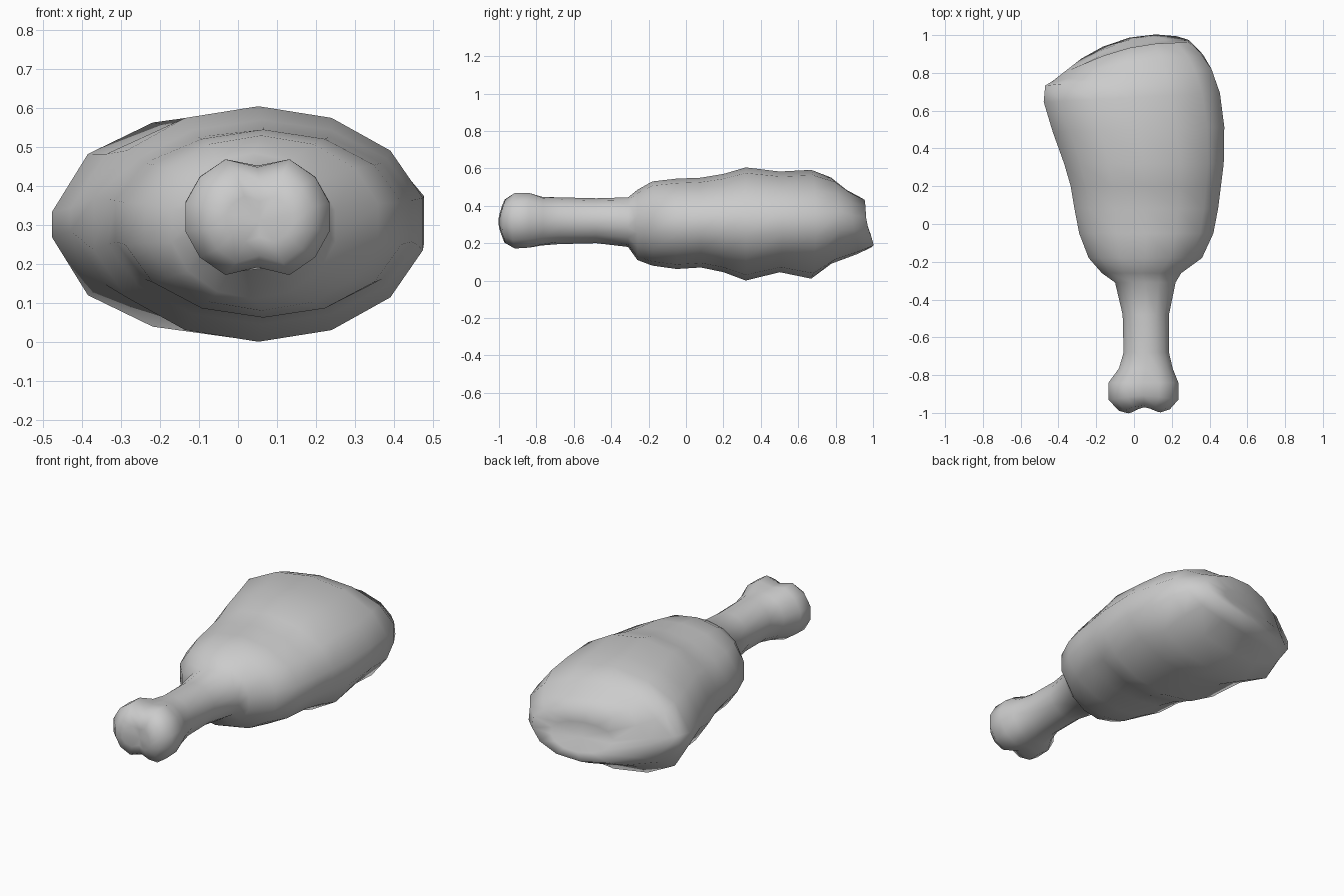
import bpy, bmesh
from math import sin, cos, pi

SIDES = 14

# Cross-sections along the length:
# y, x min, x max, z min, z max, slant of y across x, cleft depth
BONE = [
    (-1.00, -0.03, 0.14, 0.25, 0.38, 0.03, 0.30),
    (-0.985, -0.08, 0.19, 0.19, 0.445, 0.03, 0.25),
    (-0.93, -0.135, 0.235, 0.155, 0.485, 0, 0.22),
    (-0.84, -0.135, 0.235, 0.16, 0.485, 0, 0.20),
    (-0.765, -0.08, 0.205, 0.18, 0.455, 0, 0.06),
    (-0.68, -0.055, 0.185, 0.195, 0.445, 0, 0),
    (-0.48, -0.06, 0.185, 0.20, 0.44, 0, 0),
    (-0.31, -0.10, 0.22, 0.18, 0.445, 0, 0),
]
MEAT = [
    (-0.26, -0.17, 0.25, 0.11, 0.485, 0, 0),
    (-0.18, -0.24, 0.36, 0.08, 0.53, 0, 0),
    (-0.05, -0.29, 0.42, 0.062, 0.545, 0, 0),
    (0.08, -0.315, 0.445, 0.07, 0.55, 0, 0),
    (0.20, -0.335, 0.46, 0.045, 0.57, 0, 0),
    (0.32, -0.37, 0.475, 0.0, 0.605, 0, 0),
    (0.50, -0.43, 0.478, 0.045, 0.583, 0.03, 0),
    (0.67, -0.478, 0.455, 0.01, 0.592, 0.05, 0),
    (0.78, -0.47, 0.41, 0.09, 0.55, 0.10, 0),
    (0.89, -0.43, 0.365, 0.14, 0.485, 0.15, 0),
    (0.965, -0.34, 0.29, 0.175, 0.445, 0.20, 0),
    (0.955, -0.17, 0.17, 0.22, 0.37, 0.20, 0),
]


def ring(bm, y, x0, x1, z0, z1, slant, cleft):
    cx, cz = (x0 + x1) / 2, (z0 + z1) / 2
    rx, rz = (x1 - x0) / 2 / cos(pi / SIDES), (z1 - z0) / 2
    lean = 0.027 if y > 0.85 else 0
    bow = 0.65 if y > 0.93 else 0.4 if y > 0.85 else 0
    verts = []
    for i in range(SIDES):
        t = pi / 2 + 2 * pi * i / SIDES
        dx, dz = rx * cos(t), rz * sin(t)
        if i in (0, SIDES // 2):
            dz *= 1 - cleft
        if y > 0.4 and cos(t) < -0.95:      # sharper left edge of the meat
            dz *= 0.5
        x = cx + dx
        dy = slant * x - bow * x * x - lean * sin(t)
        if y < -0.9:
            dy = slant * dx + 0.1 * cleft * sin(t) ** 4
        verts.append(bm.verts.new((x, y + dy, cz + dz)))
    return verts


# Drumstick: two-lobed knuckle, shank and meat in one continuous skin
bm = bmesh.new()
rings = [ring(bm, *row) for row in BONE + MEAT]
for a, b in zip(rings, rings[1:]):
    for i in range(SIDES):
        j = (i + 1) % SIDES
        bm.faces.new((a[i], a[j], b[j], b[i]))

# Grooved knuckle end and dented cut end
for loop, centre in ((rings[0], (0.055, -0.965, 0.31)), (rings[-1], (0, 0.945, 0.29))):
    tip = bm.verts.new(centre)
    for i in range(SIDES):
        bm.faces.new((loop[i], loop[(i + 1) % SIDES], tip))

bmesh.ops.recalc_face_normals(bm, faces=bm.faces)
for f in bm.faces:
    f.smooth = True
mesh = bpy.data.meshes.new("drumstick")
bm.to_mesh(mesh)
bm.free()
bpy.context.collection.objects.link(bpy.data.objects.new("drumstick", mesh))
